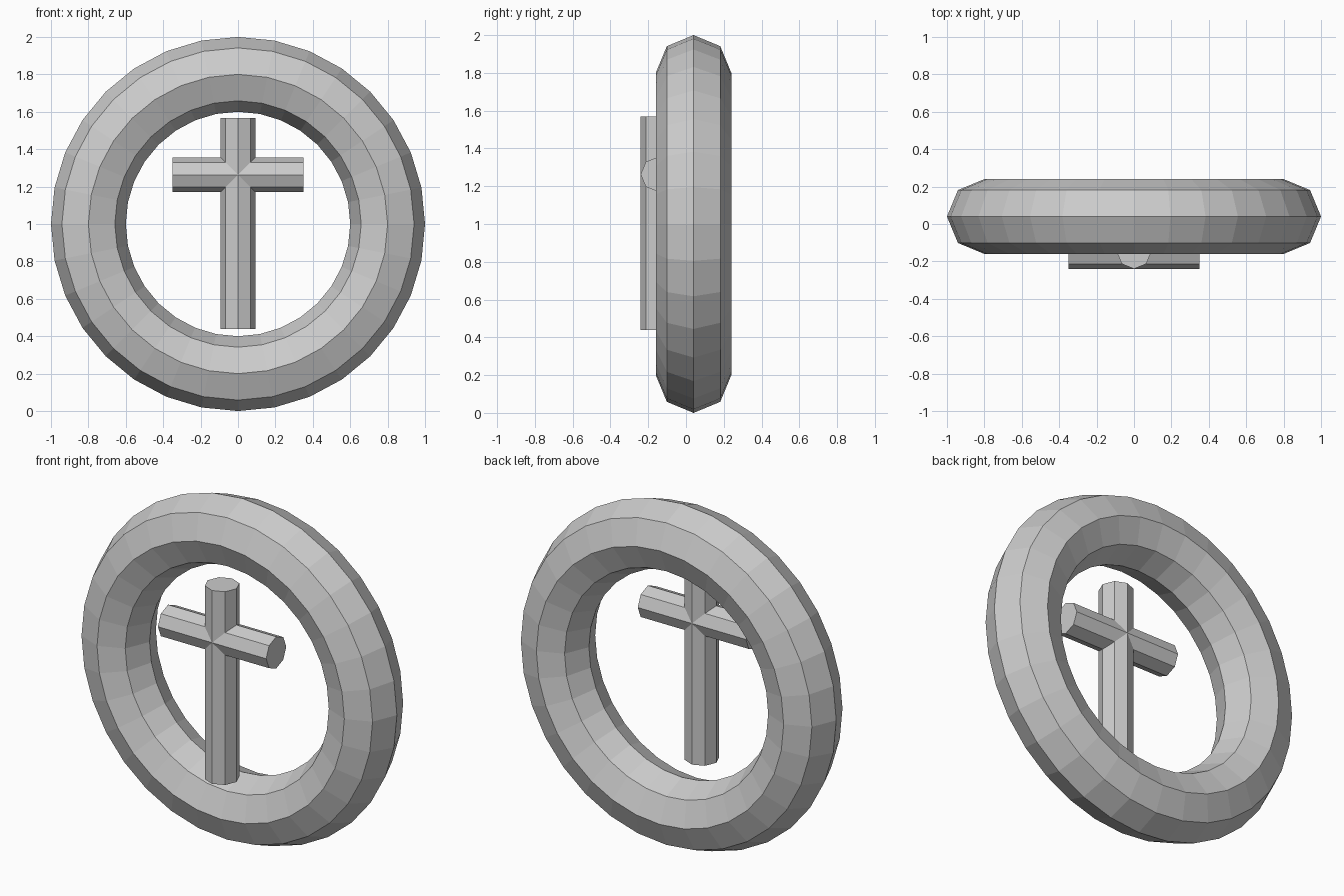
import bpy
import bmesh
from math import cos, sin, pi
from mathutils import Vector

cube = bpy.data.objects.get("Cube")
if cube:
    bpy.data.objects.remove(cube, do_unlink=True)

GREY = (0.6, 0.6, 0.6, 1.0)
grey = bpy.data.materials.new("plain_grey")
grey.use_nodes = True
grey.diffuse_color = GREY
grey.node_tree.nodes["Principled BSDF"].inputs["Base Color"].default_value = GREY

# Faceted ring standing upright
bpy.ops.mesh.primitive_torus_add(
    major_segments=32, minor_segments=8, major_radius=0.8, minor_radius=0.2,
    location=(0, 0.04, 1), rotation=(pi / 2, 0, 0))
ring = bpy.context.object
ring.name = "ring"
ring.data.materials.append(grey)
bpy.ops.object.shade_flat()

# Cross of eight-sided bars, hung towards the front of the ring
SIDES = 8
RADIUS = 0.093
CENTRE = Vector((0, -0.147, 1.263))


def add_arm(bm, direction, length):
    """Bar from the crossing outwards, with a mitred inner end and a flat cap."""
    along = Vector(direction)
    front = Vector((0, -1, 0))
    side = along.cross(front)
    inner, outer = [], []
    for i in range(SIDES):
        angle = 2 * pi * i / SIDES
        across = RADIUS * sin(angle)
        offset = front * RADIUS * cos(angle) + side * across
        inner.append(bm.verts.new(offset + along * abs(across)))
        outer.append(bm.verts.new(offset + along * length))
    for i in range(SIDES):
        j = (i + 1) % SIDES
        bm.faces.new((inner[i], inner[j], outer[j], outer[i]))
    bm.faces.new(outer)


bm = bmesh.new()
add_arm(bm, (0, 0, 1), 0.305)
add_arm(bm, (0, 0, -1), 0.825)
add_arm(bm, (1, 0, 0), 0.35)
add_arm(bm, (-1, 0, 0), 0.35)
bmesh.ops.remove_doubles(bm, verts=bm.verts, dist=0.0001)
bmesh.ops.recalc_face_normals(bm, faces=bm.faces)
mesh = bpy.data.meshes.new("cross")
bm.to_mesh(mesh)
bm.free()
mesh.materials.append(grey)
cross = bpy.data.objects.new("cross", mesh)
cross.location = CENTRE
bpy.context.collection.objects.link(cross)
